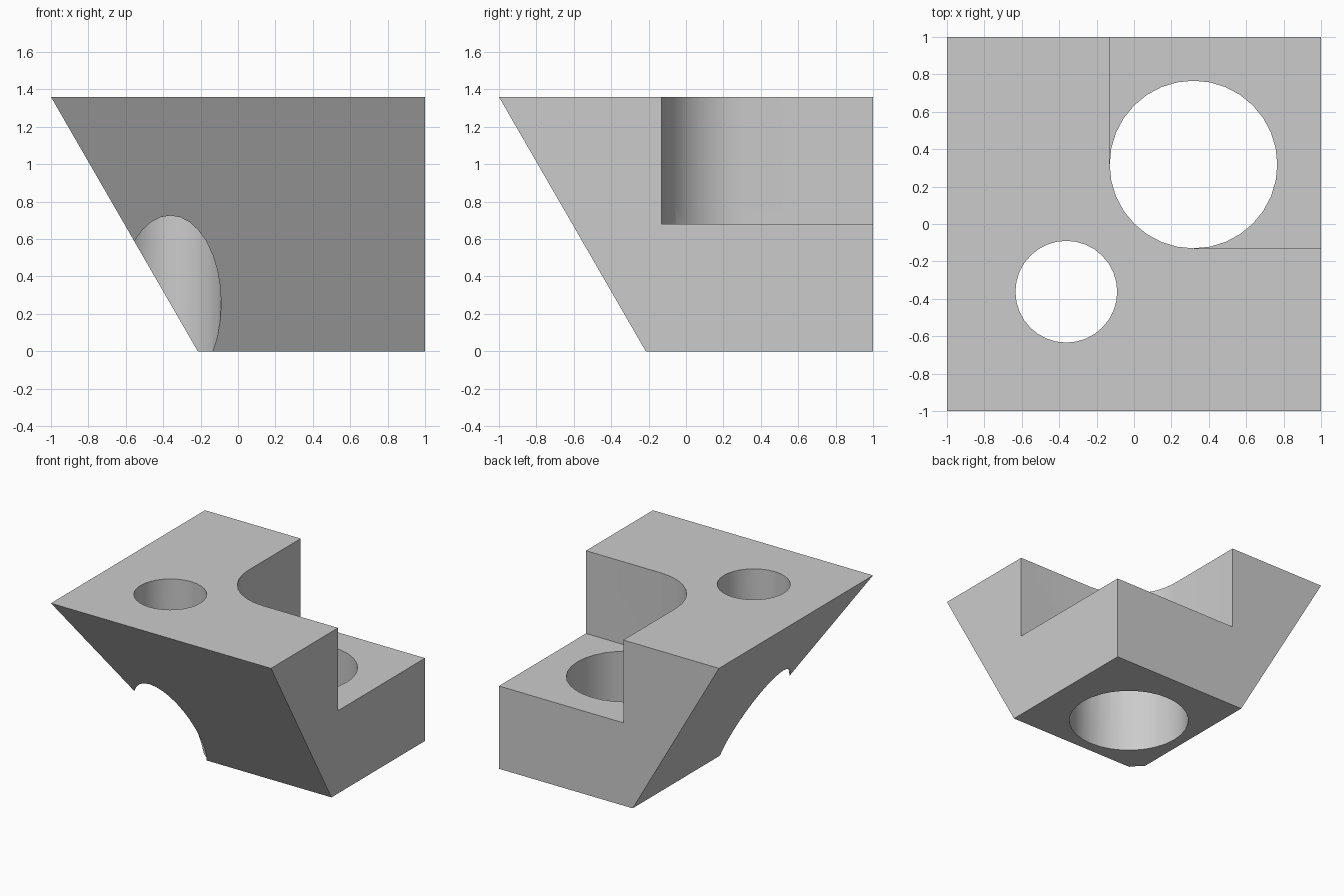
import bpy, bmesh, math

cube = bpy.data.objects.get("Cube")
if cube:
    bpy.data.objects.remove(cube, do_unlink=True)

TOP, LEDGE, FOOT = 1.36, 0.68, -0.215
BIG, BIG_R = 0.318, 0.448      # centre (x = y) and radius of the large bore
SMALL, SMALL_R = -0.362, 0.272
SIDES = 32

grey = bpy.data.materials.new("plain grey")
grey.use_nodes = True
colour = (0.6, 0.6, 0.6, 1)
grey.diffuse_color = colour
grey.node_tree.nodes["Principled BSDF"].inputs["Base Color"].default_value = colour


def prism(name, lower, upper, z0, z1):
    """Join two matching outlines into a closed solid."""
    bm = bmesh.new()
    a = [bm.verts.new((x, y, z0)) for x, y in lower]
    b = [bm.verts.new((x, y, z1)) for x, y in upper]
    bm.faces.new(a[::-1])
    bm.faces.new(b)
    for i in range(len(a)):
        j = (i + 1) % len(a)
        bm.faces.new((a[i], a[j], b[j], b[i]))
    mesh = bpy.data.meshes.new(name)
    bm.to_mesh(mesh)
    bm.free()
    mesh.materials.append(grey)
    obj = bpy.data.objects.new(name, mesh)
    bpy.context.collection.objects.link(obj)
    return obj


def square(low):
    return [(low, low), (1, low), (1, 1), (low, 1)]


def arc(centre, radius, first=0, last=SIDES):
    return [(centre + radius * math.cos(math.tau * i / SIDES),
             centre + radius * math.sin(math.tau * i / SIDES))
            for i in range(first, last)]


# Block with two sloping sides
block = prism("bored_block", square(FOOT), square(-1), 0, TOP)

# Round-cornered notch and the two through holes
corner = arc(BIG, BIG_R, SIDES // 2, SIDES * 3 // 4 + 1)
notch = corner + [(2, BIG - BIG_R), (2, 2), (BIG - BIG_R, 2)]
large = arc(BIG, BIG_R)
small = arc(SMALL, SMALL_R)
cutters = [
    prism("notch_cutter", notch, notch, LEDGE, 2),
    prism("large_hole_cutter", large, large, -1, LEDGE + 0.1),
    prism("small_hole_cutter", small, small, -1, 2),
]

bpy.context.view_layer.objects.active = block
for cutter in cutters:
    mod = block.modifiers.new(cutter.name, "BOOLEAN")
    mod.operation = "DIFFERENCE"
    mod.solver = "EXACT"
    mod.object = cutter
    bpy.ops.object.modifier_apply(modifier=mod.name)
    bpy.data.objects.remove(cutter, do_unlink=True)

# Smooth bores, crisp edges
bpy.ops.object.select_all(action="DESELECT")
block.select_set(True)
bpy.ops.object.shade_smooth_by_angle(angle=math.radians(30))
